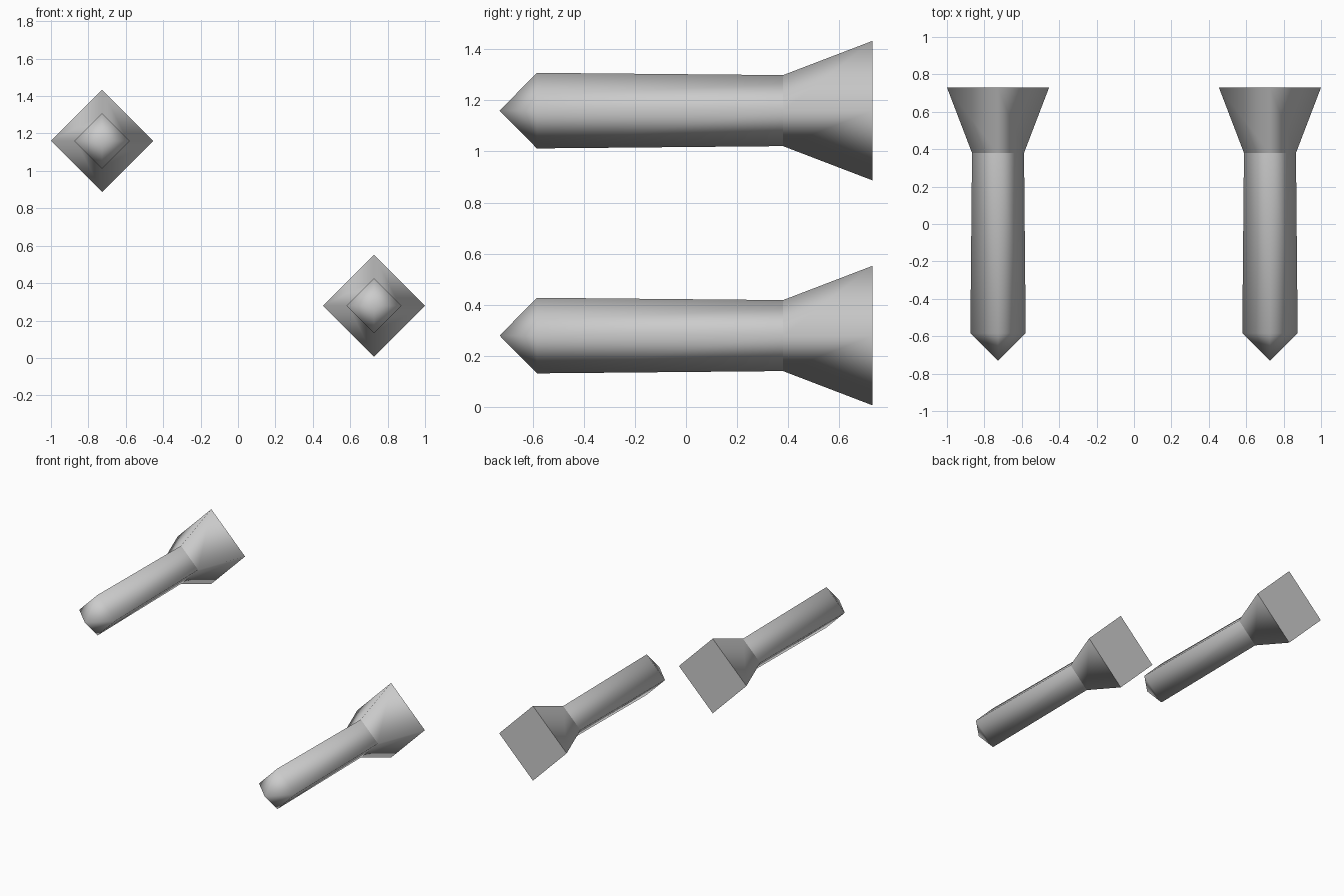
import bpy, bmesh, math

# Remove the default object
cube = bpy.data.objects.get("Cube")
if cube:
    bpy.data.objects.remove(cube, do_unlink=True)

# Single grey finish
grey = bpy.data.materials.new("grey")
grey.use_nodes = True
colour = (0.6, 0.6, 0.6, 1)
grey.diffuse_color = colour
grey.node_tree.nodes["Principled BSDF"].inputs["Base Color"].default_value = colour

SIDES = 4
TIP_Y = -0.73
PROFILE = [(-0.584, 0.148), (0.38, 0.139), (0.73, 0.273)]  # (y, radius)


def make_bolt(name, x, z):
    """Pointed four-sided shaft with a flared, flat-capped tail."""
    bm = bmesh.new()
    rings = []
    for y, r in PROFILE:
        angles = [math.tau * i / SIDES for i in range(SIDES)]
        rings.append([bm.verts.new((r * math.cos(a), y, r * math.sin(a))) for a in angles])
    tip = bm.verts.new((0, TIP_Y, 0))
    for i in range(SIDES):
        j = (i + 1) % SIDES
        bm.faces.new((tip, rings[0][i], rings[0][j]))
        for a, b in zip(rings, rings[1:]):
            bm.faces.new((a[i], b[i], b[j], a[j]))
    cap = bm.faces.new(rings[-1])
    bmesh.ops.recalc_face_normals(bm, faces=bm.faces)

    # Rounded shading around the shaft, crisp at the flare and cap
    for f in bm.faces:
        f.smooth = f is not cap
    for ring in rings[1:]:
        for i in range(SIDES):
            bm.edges.get((ring[i], ring[(i + 1) % SIDES])).smooth = False

    mesh = bpy.data.meshes.new(name)
    bm.to_mesh(mesh)
    bm.free()
    mesh.materials.append(grey)
    obj = bpy.data.objects.new(name, mesh)
    obj.location = (x, 0, z)
    bpy.context.collection.objects.link(obj)


make_bolt("upper_right_bolt", -0.727, 1.16)
make_bolt("lower_left_bolt", 0.727, 0.279)
